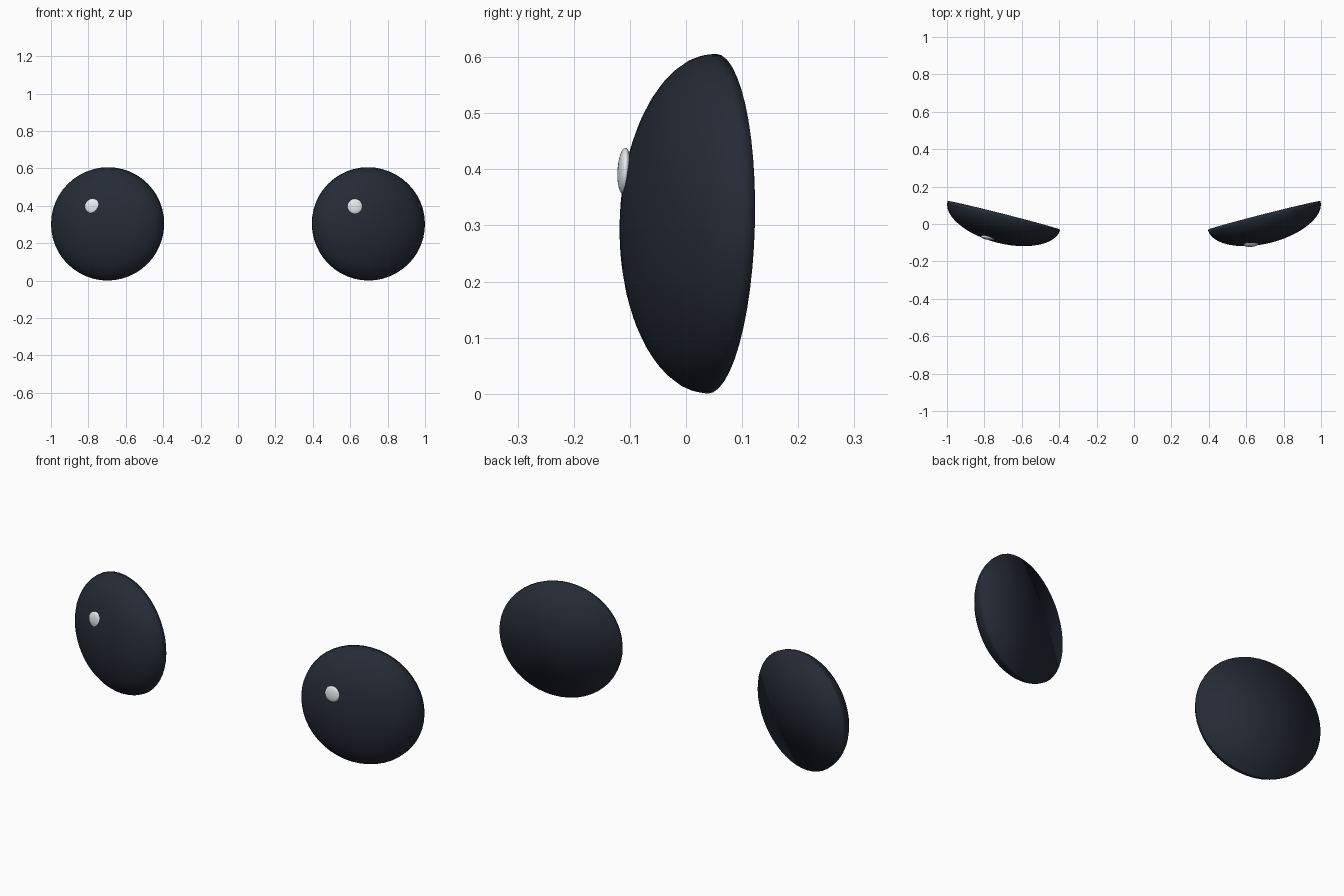
import bpy, bmesh
from math import radians
from mathutils import Matrix, Euler, Vector

if "Cube" in bpy.data.objects:
    bpy.data.objects.remove(bpy.data.objects["Cube"])


def material(name, rgb):
    m = bpy.data.materials.new(name)
    m.diffuse_color = (*rgb, 1)
    m.use_nodes = True
    m.node_tree.nodes["Principled BSDF"].inputs["Base Color"].default_value = m.diffuse_color
    return m


dark = material("dark_glass", (0.018, 0.024, 0.036))
pale = material("pale_glint", (0.8, 0.84, 0.88))


def ellipsoid(name, loc, radii, rot, mat, half=False):
    """Smooth ellipsoid with its poles along y; half keeps the front dome and closes the back."""
    bm = bmesh.new()
    bmesh.ops.create_uvsphere(bm, u_segments=48, v_segments=24, radius=1,
                              matrix=Matrix.Rotation(radians(90), 4, 'X'))
    if half:
        back = [v for v in bm.verts if v.co.y > 1e-4]
        bmesh.ops.delete(bm, geom=back, context='VERTS')
        rim = [e for e in bm.edges if e.is_boundary]
        cap = bmesh.ops.contextual_create(bm, geom=rim)["faces"]
        bmesh.ops.poke(bm, faces=cap)
    bmesh.ops.recalc_face_normals(bm, faces=bm.faces)
    turn = Euler([radians(a) for a in rot]).to_matrix().to_4x4()
    bm.transform(Matrix.Translation(loc) @ turn @ Matrix.Diagonal(Vector((*radii, 1))))
    for f in bm.faces:
        f.smooth = True
    mesh = bpy.data.meshes.new(name)
    bm.to_mesh(mesh)
    bm.free()
    mesh.materials.append(mat)
    bpy.context.collection.objects.link(bpy.data.objects.new(name, mesh))


# Domed eyes, turned outwards and leaning back a little
for side, label in ((1, "right"), (-1, "left")):
    ellipsoid("eye_" + label, (side * 0.696, 0.046, 0.303), (0.311, 0.15, 0.303),
              (-1.4, 0, side * 14.3), dark, half=True)

# Small glints, both at the upper left of their eye
ellipsoid("glint_right", (0.625, -0.110, 0.397), (0.04, 0.012, 0.041), (-3, 0, 3), pale)
ellipsoid("glint_left", (-0.777, -0.072, 0.397), (0.042, 0.013, 0.041), (-3, 0, -8), pale)
